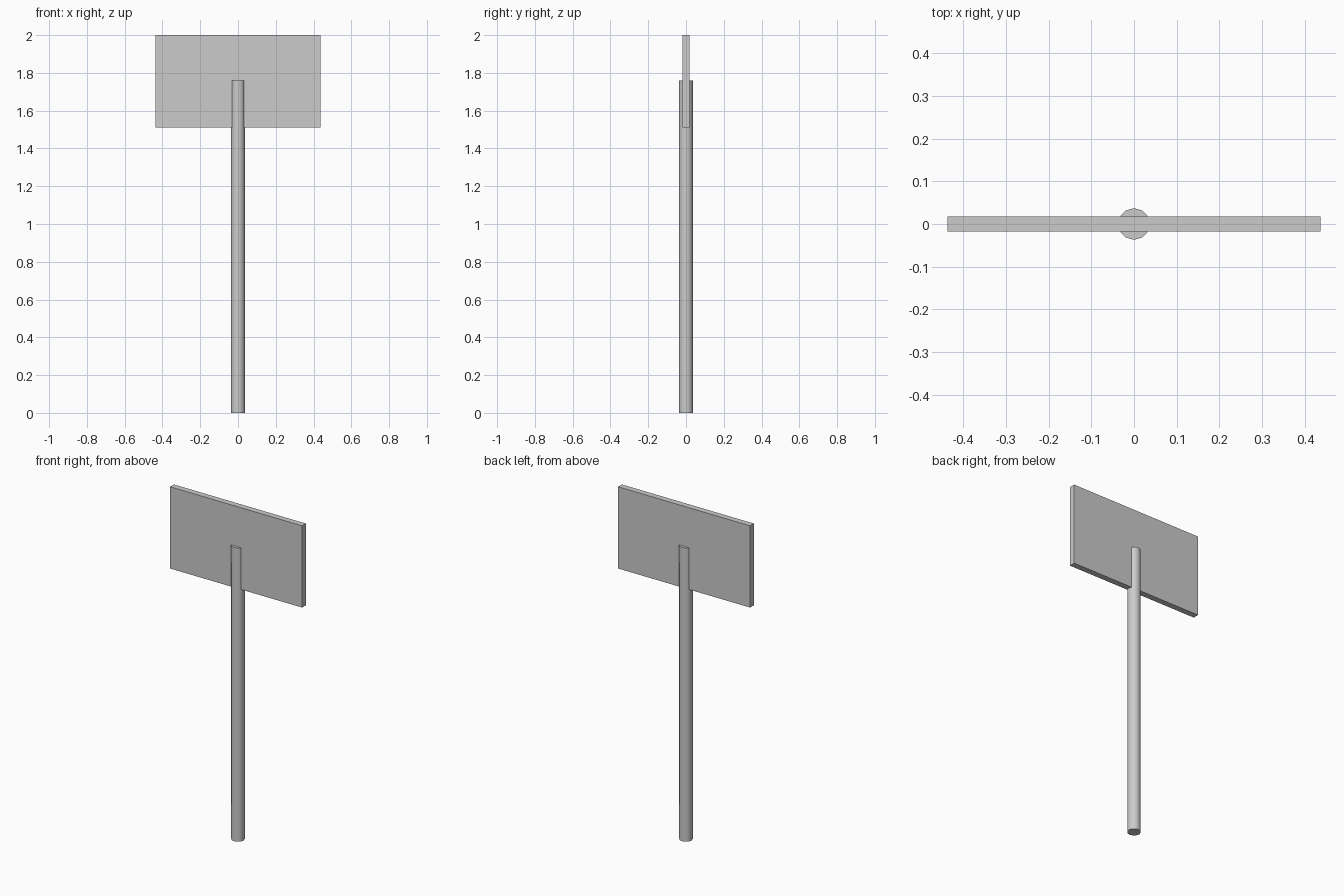
import bpy
import math

cube = bpy.data.objects.get("Cube")
if cube:
    bpy.data.objects.remove(cube, do_unlink=True)

# Single plain grey
grey = bpy.data.materials.new("light_grey")
grey.use_nodes = True
colour = (0.6, 0.6, 0.6, 1.0)
grey.diffuse_color = colour
grey.node_tree.nodes["Principled BSDF"].inputs["Base Color"].default_value = colour

POLE_HEIGHT = 1.76
POLE_RADIUS = 0.037
BOARD_WIDTH, BOARD_DEPTH = 0.874, 0.036
BOARD_BOTTOM, BOARD_TOP = 1.51, 2.0


def finish(name):
    obj = bpy.context.object
    obj.name = name
    obj.data.name = name
    obj.data.materials.append(grey)
    return obj


# Round post, ending halfway up the board
bpy.ops.mesh.primitive_cylinder_add(
    vertices=12, radius=POLE_RADIUS, depth=POLE_HEIGHT,
    location=(0, 0, POLE_HEIGHT / 2))
finish("sign_post")
bpy.ops.object.shade_smooth_by_angle(angle=math.radians(40))

# Flat rectangular board, with the post running through its middle
bpy.ops.mesh.primitive_cube_add(
    size=1, location=(0, 0, (BOARD_BOTTOM + BOARD_TOP) / 2))
board = finish("sign_board")
board.scale = (BOARD_WIDTH, BOARD_DEPTH, BOARD_TOP - BOARD_BOTTOM)
bpy.ops.object.transform_apply(location=False, rotation=False, scale=True)
